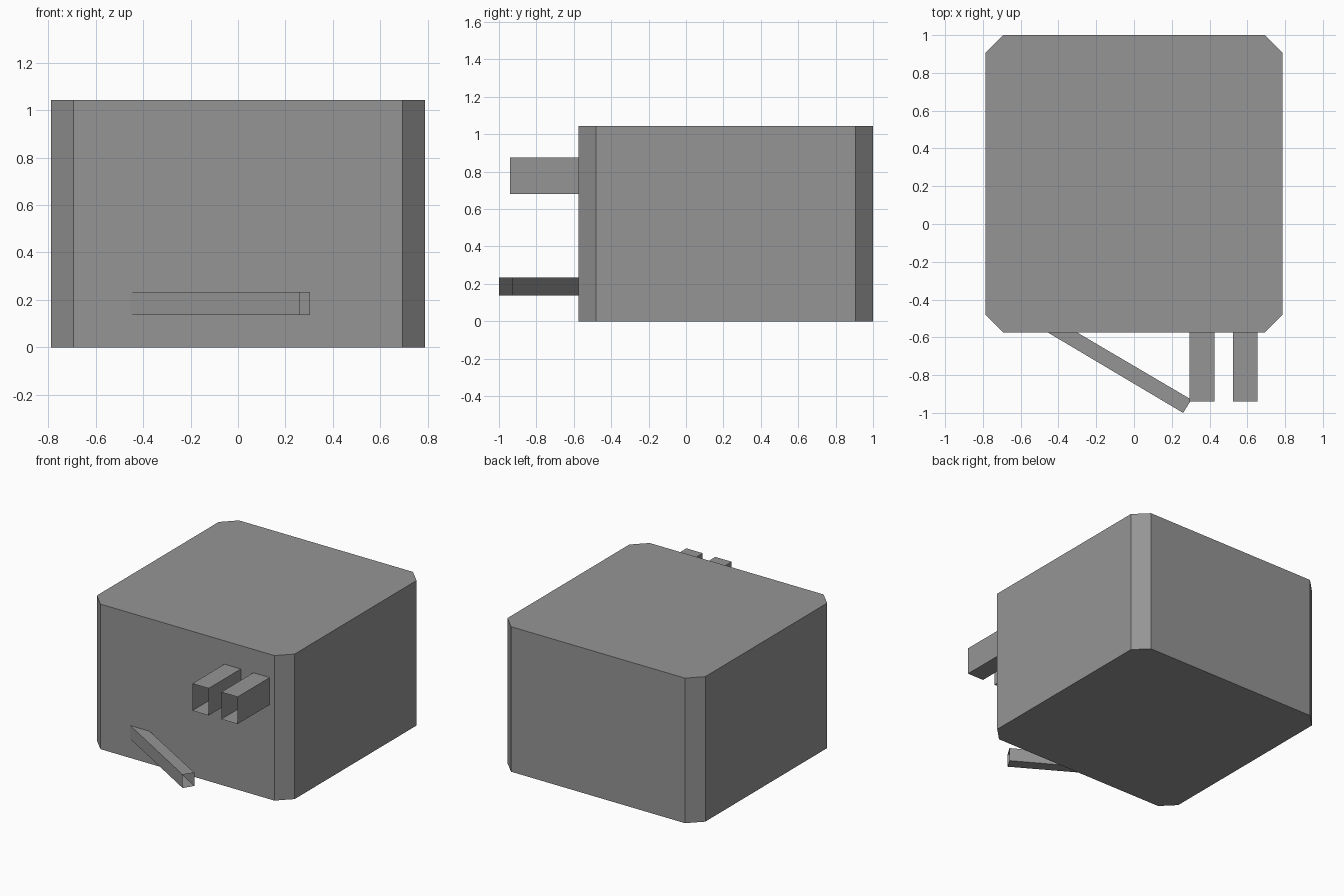
import bpy
import bmesh

default_cube = bpy.data.objects.get("Cube")
if default_cube:
    bpy.data.objects.remove(default_cube, do_unlink=True)

# One plain grey for everything
grey = bpy.data.materials.new("plain_grey")
grey.use_nodes = True
colour = (0.3, 0.3, 0.3, 1.0)
grey.diffuse_color = colour
grey.node_tree.nodes["Principled BSDF"].inputs["Base Color"].default_value = colour

FRONT = -0.575   # plane of the body's front wall
BACK = 1.0
HALF_WIDTH = 0.787
HEIGHT = 1.043
CHAMFER = 0.095


def finish(name, bm):
    mesh = bpy.data.meshes.new(name)
    bm.to_mesh(mesh)
    bm.free()
    mesh.materials.append(grey)
    obj = bpy.data.objects.new(name, mesh)
    bpy.context.collection.objects.link(obj)
    return obj


def prism(name, outline, bottom, top, open_ends=False):
    """Raise a counter-clockwise outline; open_ends drops the first and third walls."""
    bm = bmesh.new()
    low = [bm.verts.new((x, y, bottom)) for x, y in outline]
    high = [bm.verts.new((x, y, top)) for x, y in outline]
    bm.faces.new(low[::-1])
    bm.faces.new(high)
    count = len(outline)
    for i in range(count):
        if open_ends and i % 2 == 0:
            continue
        j = (i + 1) % count
        bm.faces.new((low[i], low[j], high[j], high[i]))
    return finish(name, bm)


# Body: a block with cut vertical corners
w, c = HALF_WIDTH, CHAMFER
prism("body", [(-w + c, FRONT), (w - c, FRONT), (w, FRONT + c), (w, BACK - c),
               (w - c, BACK), (-w + c, BACK), (-w, BACK - c), (-w, FRONT + c)],
      0, HEIGHT)

# Two straight hollow ducts, open at the front
for name, x in (("inner_duct", 0.36), ("outer_duct", 0.59)):
    r = 0.065
    prism(name, [(x - r, -0.94), (x + r, -0.94), (x + r, FRONT), (x - r, FRONT)],
          0.68, 0.875, open_ends=True)

# Slanted hollow chute, open at its outer end
prism("slanted_chute", [(0.26, -1.0), (0.304, -0.93), (-0.30, FRONT), (-0.455, FRONT)],
      0.137, 0.233, open_ends=True)
